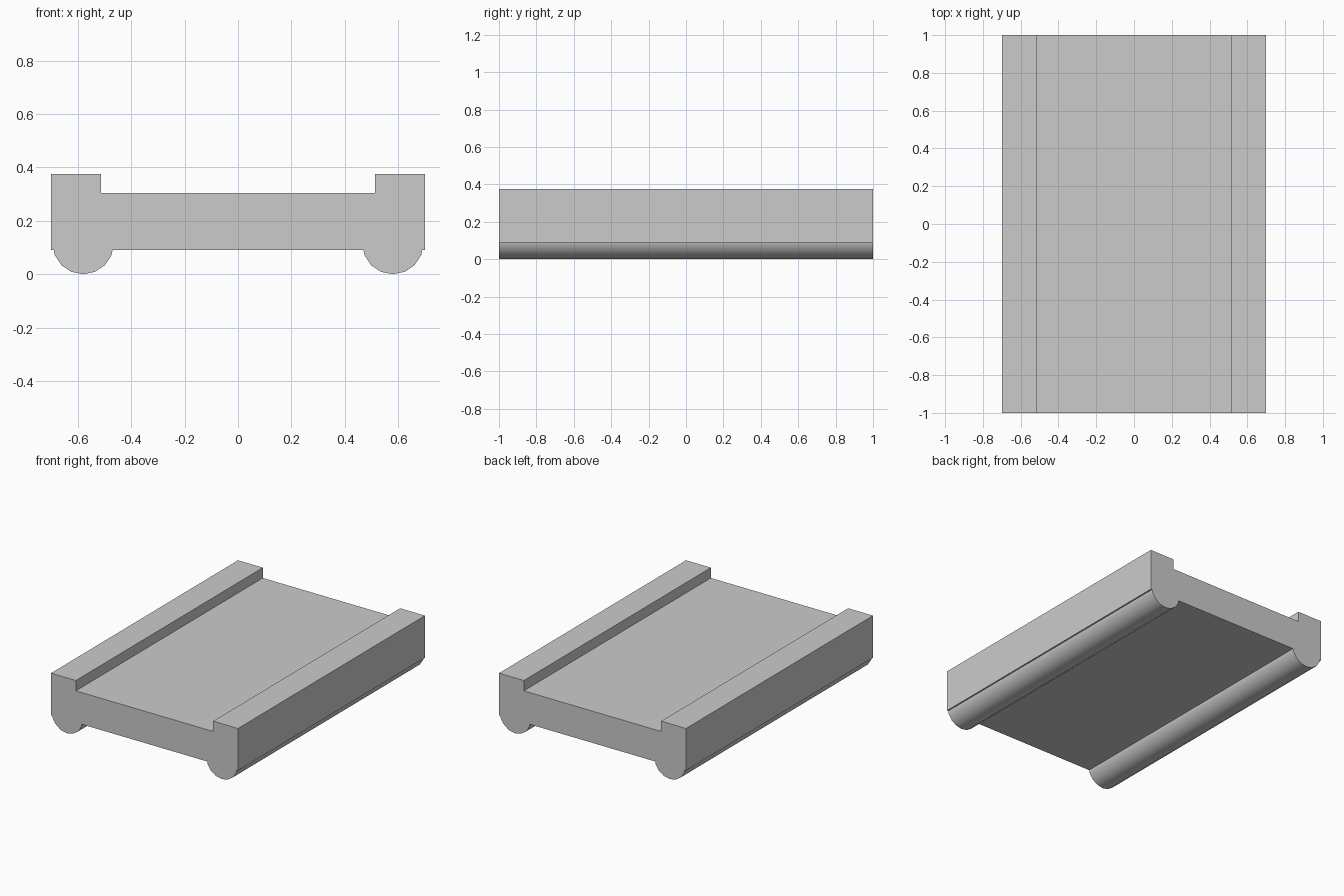
import bpy, bmesh
from math import sin, cos, radians

if "Cube" in bpy.data.objects:
    bpy.data.objects.remove(bpy.data.objects["Cube"])

LENGTH = 2.0
BASE, DECK, TOP = 0.09, 0.305, 0.375       # underside, deck and lip heights
HALF_WIDTH, LIP_INNER = 0.70, 0.514
RUNNER_X, RUNNER_R = 0.58, 0.115           # 16-sided round runners, partly sunk in the base


def runner_arc():
    """Exposed lower arc of a runner, from inner to outer side."""
    pts = [(RUNNER_X + RUNNER_R * sin(radians(22.5 * k)),
            RUNNER_R - RUNNER_R * cos(radians(22.5 * k))) for k in range(-3, 4)]
    reach = 0.110                          # half width where the runner meets the base
    return [(RUNNER_X - reach, BASE)] + pts + [(RUNNER_X + reach, BASE)]


def extrude_profile(name, points, length):
    bm = bmesh.new()
    face = bm.faces.new([bm.verts.new((x, -length / 2, z)) for x, z in points])
    ext = bmesh.ops.extrude_face_region(bm, geom=[face])
    moved = [v for v in ext["geom"] if isinstance(v, bmesh.types.BMVert)]
    bmesh.ops.translate(bm, verts=moved, vec=(0, length, 0))
    bmesh.ops.recalc_face_normals(bm, faces=bm.faces[:])
    mesh = bpy.data.meshes.new(name)
    bm.to_mesh(mesh)
    bm.free()
    obj = bpy.data.objects.new(name, mesh)
    bpy.context.collection.objects.link(obj)
    return obj


# Right half of the cross-section: runner, outer wall, lip; then mirrored
half = runner_arc() + [(HALF_WIDTH, BASE), (HALF_WIDTH, TOP),
                       (LIP_INNER, TOP), (LIP_INNER, DECK)]
profile = half + [(-x, z) for x, z in reversed(half)]

# One continuous tray with side lips and round runners
tray = extrude_profile("lipped_tray_with_runners", profile, LENGTH)
bpy.context.view_layer.objects.active = tray
tray.select_set(True)
bpy.ops.object.shade_smooth_by_angle(angle=radians(30))
